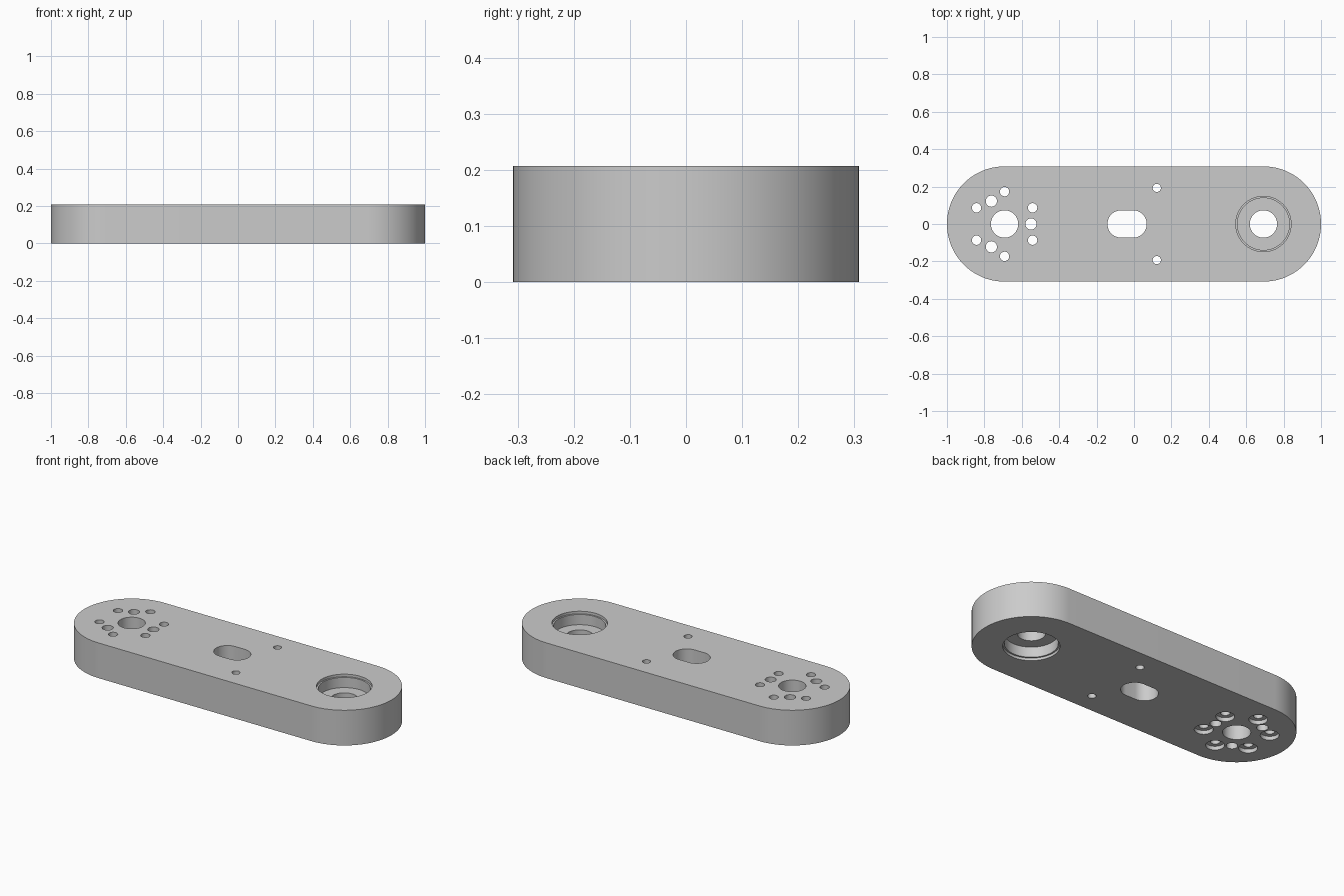
import bpy, bmesh
from math import pi, sin, cos, radians

cube = bpy.data.objects.get("Cube")
if cube:
    bpy.data.objects.remove(cube)

HALF_SPAN = 0.692   # distance of each end centre from the middle
RADIUS = 0.308      # end radius
HEIGHT = 0.207
OVER = 0.05         # how far cutters reach past the faces

metal = bpy.data.materials.new("plain grey")
metal.use_nodes = True
grey = (0.6, 0.6, 0.6, 1)
metal.diffuse_color = grey
metal.node_tree.nodes["Principled BSDF"].inputs["Base Color"].default_value = grey


def turned(bm, x, y, profile, stretch=0, sides=48):
    """Solid from (radius, z) steps; stretch pulls its halves apart along x."""
    half = sides // 2
    ring = []
    for side in (1, -1):
        for i in range(half + 1 if stretch else half):
            a = -pi / 2 + pi * i / half + (0 if side > 0 else pi)
            ring.append((cos(a), sin(a), side * stretch))
    rows = [[bm.verts.new((x + s + r * c, y + r * d, z)) for c, d, s in ring]
            for r, z in profile]
    n = len(ring)
    for low, high in zip(rows, rows[1:]):
        for i in range(n):
            j = (i + 1) % n
            bm.faces.new((low[i], low[j], high[j], high[i]))
    bm.faces.new(rows[0][::-1])
    bm.faces.new(rows[-1])


def make_object(name, bm):
    mesh = bpy.data.meshes.new(name)
    bm.normal_update()
    bm.to_mesh(mesh)
    bm.free()
    mesh.materials.append(metal)
    obj = bpy.data.objects.new(name, mesh)
    bpy.context.collection.objects.link(obj)
    return obj


def through(r):
    return [(r, -OVER), (r, HEIGHT + OVER)]


# Rounded arm body
bm = bmesh.new()
turned(bm, 0, 0, [(RADIUS, 0), (RADIUS, HEIGHT)], HALF_SPAN, 128)
arm = make_object("arm_plate", bm)

cut = bmesh.new()

# Hub hole with six counterbored screw holes and three plain pin holes
turned(cut, -HALF_SPAN, 0, through(0.073))
for k in range(6):
    a = radians(30 + 60 * k)
    turned(cut, -HALF_SPAN + 0.173 * cos(a), 0.173 * sin(a),
           [(0.049, -OVER), (0.049, 0.022), (0.025, 0.022),
            (0.025, HEIGHT + OVER)], sides=32)
for k in range(3):
    a = radians(120 * k)
    turned(cut, -HALF_SPAN + 0.141 * cos(a), 0.141 * sin(a), through(0.03), sides=32)

# Middle slot and its two side holes
turned(cut, -0.037, 0, through(0.073), 0.032)
for y in (-0.193, 0.193):
    turned(cut, 0.122, y, through(0.022), sides=32)

# Stepped bearing seat, the same on both faces
lower = [(0.148, -OVER), (0.148, 0.015), (0.139, 0.015), (0.139, 0.075), (0.073, 0.075)]
upper = [(r, HEIGHT - z) for r, z in reversed(lower)]
turned(cut, HALF_SPAN, 0, lower + upper, sides=64)

# Cut every hole in one go
cutter = make_object("hole_cutter", cut)
cutter.hide_render = True
mod = arm.modifiers.new("holes", 'BOOLEAN')
mod.operation = 'DIFFERENCE'
mod.solver = 'EXACT'
mod.object = cutter

bpy.ops.object.select_all(action='DESELECT')
arm.select_set(True)
bpy.context.view_layer.objects.active = arm
bpy.ops.object.modifier_apply(modifier=mod.name)
bpy.data.objects.remove(cutter)
bpy.ops.object.shade_smooth_by_angle(angle=radians(30))
